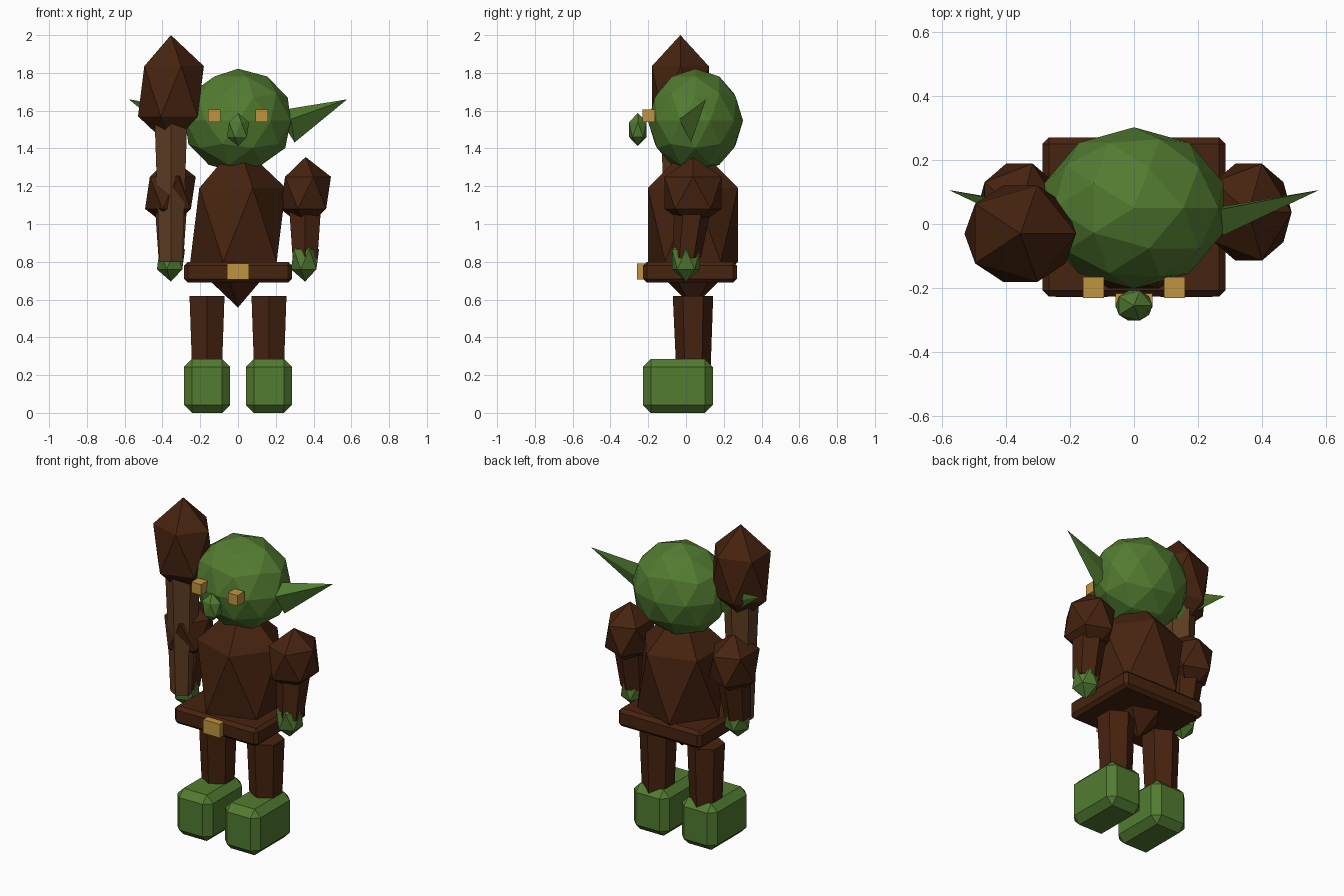
import bpy, bmesh
from mathutils import Vector, Matrix

if "Cube" in bpy.data.objects:
    bpy.data.objects.remove(bpy.data.objects["Cube"])


def material(name, rgb):
    m = bpy.data.materials.new(name)
    m.diffuse_color = (*rgb, 1)
    m.use_nodes = True
    m.node_tree.nodes["Principled BSDF"].inputs["Base Color"].default_value = m.diffuse_color
    return m


GREEN = material("green_skin", (0.085, 0.2, 0.03))
BROWN = material("dark_leather", (0.062, 0.017, 0.005))
WOOD = material("wood", (0.115, 0.047, 0.016))
GOLD = material("gold", (0.52, 0.3, 0.05))


def add(name, bm, mat):
    bmesh.ops.recalc_face_normals(bm, faces=bm.faces)
    me = bpy.data.meshes.new(name)
    bm.to_mesh(me)
    bm.free()
    me.materials.append(mat)
    ob = bpy.data.objects.new(name, me)
    bpy.context.collection.objects.link(ob)
    return ob


def ico(name, loc, radii, mat, sub=1):
    bm = bmesh.new()
    bmesh.ops.create_icosphere(bm, subdivisions=sub, radius=1)
    bmesh.ops.transform(bm, matrix=Matrix.LocRotScale(Vector(loc), None, Vector(radii)), verts=bm.verts)
    return add(name, bm, mat)


def box(name, lo, hi, mat, bevel=0):
    lo, hi = Vector(lo), Vector(hi)
    bm = bmesh.new()
    bmesh.ops.create_cube(bm, size=1)
    bmesh.ops.transform(bm, matrix=Matrix.LocRotScale((lo + hi) / 2, None, hi - lo), verts=bm.verts)
    if bevel:
        bmesh.ops.bevel(bm, geom=bm.edges[:], offset=bevel, segments=1, affect='EDGES')
    return add(name, bm, mat)


def limb(name, bottom, r_bottom, top, r_top, mat):
    """Six-sided tapered prism whose level ends may be offset from each other."""
    bottom, top = Vector(bottom), Vector(top)
    bm = bmesh.new()
    bmesh.ops.create_cone(bm, cap_ends=True, segments=6, radius1=r_bottom, radius2=r_top, depth=1)
    # keep corners pointing along y
    if max(v.co.x for v in bm.verts) > max(v.co.y for v in bm.verts) + 1e-4:
        bmesh.ops.rotate(bm, verts=bm.verts, matrix=Matrix.Rotation(1.5707963, 3, 'Z'))
    for v in bm.verts:
        flat = Vector((v.co.x, v.co.y, 0))
        v.co = flat + bottom.lerp(top, v.co.z + 0.5)
    return add(name, bm, mat)


def ear(name, s):
    bm = bmesh.new()
    base = [(0.28, -0.035, 1.555), (0.30, 0.027, 1.432), (0.25, 0.05, 1.51), (0.24, 0.04, 1.605)]
    vs = [bm.verts.new((s * x, y, z)) for x, y, z in base]
    tip = bm.verts.new((s * 0.578, 0.106, 1.66))
    for i in range(4):
        bm.faces.new((vs[i], vs[(i + 1) % 4], tip))
    bm.faces.new((vs[0], vs[1], vs[2]))
    bm.faces.new((vs[0], vs[2], vs[3]))
    return add(name, bm, GREEN)


# Head and body
ico("head", (0, 0.05, 1.547), (0.294, 0.252, 0.275), GREEN, 2)
ico("nose", (0, -0.255, 1.5), (0.065, 0.055, 0.0875), GREEN)
ico("torso", (0, 0.037, 0.995), (0.283, 0.28, 0.4375), BROWN)
box("belt", (-0.286, -0.227, 0.69), (0.286, 0.27, 0.80), BROWN, 0.02)
box("buckle", (-0.057, -0.26, 0.705), (0.057, -0.2, 0.79), GOLD)

# Paired parts
for side, s in (("left", 1), ("right", -1)):
    box(side + "_eye", (s * 0.126 - 0.033, -0.231, 1.539), (s * 0.126 + 0.033, -0.165, 1.605), GOLD)
    ear(side + "_ear", s)
    ico(side + "_shoulder", (s * 0.358, 0.037, 1.165), (0.15, 0.178, 0.19), BROWN)
    limb(side + "_arm", (s * 0.355, 0.003, 0.82), 0.076, (s * 0.355, 0.04, 1.12), 0.1, BROWN)
    ico(side + "_hand", (s * 0.355, 0, 0.8125), (0.083, 0.087, 0.1175), GREEN)
    limb(side + "_leg", (s * 0.164, 0.039, 0.25), 0.092, (s * 0.164, 0.037, 0.62), 0.107, BROWN)
    box(side + "_foot", (s * 0.164 - 0.122, -0.228, 0), (s * 0.164 + 0.122, 0.142, 0.285), GREEN, 0.042)

# Club
limb("club_handle", (-0.355, -0.035, 0.80), 0.07, (-0.355, -0.035, 1.56), 0.1, WOOD)
ico("club_head", (-0.355, -0.03, 1.703), (0.195, 0.177, 0.297), BROWN)
